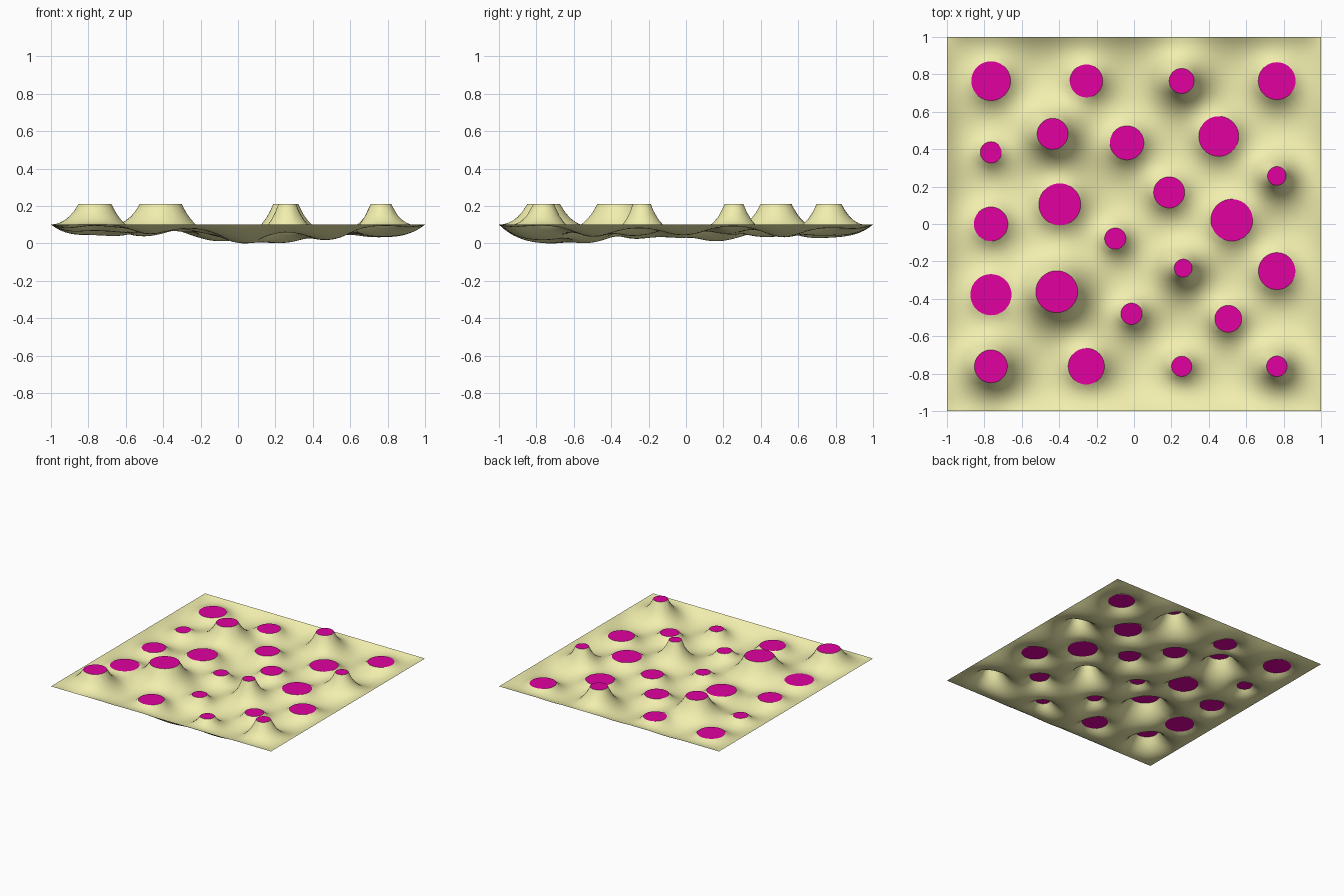
import bpy, math
from mathutils import Vector
from mathutils.geometry import delaunay_2d_cdt

if "Cube" in bpy.data.objects:
    bpy.data.objects.remove(bpy.data.objects["Cube"])

LOW, HIGH = 0.1, 0.21      # frame / low plate height, raised plate height
N, SEG = 80, 40            # sheet grid, sides per plate

# plates: x, y, radius
low_plates = [
    (-.765, .765, .105), (-.255, .765, .088), (.764, .765, .1),
    (-.038, .434, .091), (.453, .469, .107), (-.765, .383, .057),
    (-.397, .105, .112), (.188, .169, .083), (-.765, 0, .091),
    (-.1, -.078, .057), (.523, .021, .112), (.764, -.252, .099),
    (-.765, -.378, .11), (-.013, -.48, .057), (.504, -.507, .072),
    (-.255, -.761, .097), (.255, -.761, .054)]
high_plates = [
    (.255, .765, .067), (-.435, .482, .083), (.764, .257, .05),
    (.263, -.236, .048), (-.413, -.362, .112), (-.765, -.761, .088),
    (.764, -.761, .055)]
plates = [(p, LOW) for p in low_plates] + [(p, HIGH) for p in high_plates]


def plate_at(x, y, margin):
    for (px, py, r), z in plates:
        if (x - px) ** 2 + (y - py) ** 2 < (r + margin) ** 2:
            return z
    return None


# flat triangulation that follows the plate rims
pts, rims = [], []
for i in range(N + 1):
    for j in range(N + 1):
        x, y = 2 * i / N - 1, 2 * j / N - 1
        if plate_at(x, y, 0.8 / N) is None:
            pts.append(Vector((x, y)))
for (px, py, r), z in plates:
    s = len(pts)
    for k in range(SEG):
        a = math.tau * k / SEG
        pts.append(Vector((px + r * math.cos(a), py + r * math.sin(a))))
        rims.append((s + k, s + (k + 1) % SEG))
verts, _, tris = delaunay_2d_cdt(pts, rims, [], 0, 1e-6)[:3]

# stiffness weights and share of area for each point
n = len(verts)
weight = [{} for _ in range(n)]
area = [0.0] * n
sheet_faces, plate_faces = [], []
for t in tris:
    c = (verts[t[0]] + verts[t[1]] + verts[t[2]]) / 3
    if plate_at(c.x, c.y, 0) is not None:
        plate_faces.append(tuple(t))
        continue
    cross = abs((verts[t[1]] - verts[t[0]]).cross(verts[t[2]] - verts[t[0]]))
    if cross < 1e-9:
        continue
    sheet_faces.append(tuple(t))
    for k in range(3):
        o, a, b = t[k], t[(k + 1) % 3], t[(k + 2) % 3]
        w = 0.5 * (verts[a] - verts[o]).dot(verts[b] - verts[o]) / cross
        weight[a][b] = weight[a].get(b, 0) + w
        weight[b][a] = weight[b].get(a, 0) + w
        area[o] += cross / 6

# relax a stretched sheet: one pass for tension, one for sag under load
tension, sag, free = [LOW] * n, [0.0] * n, []
for i, v in enumerate(verts):
    z = plate_at(v.x, v.y, 1e-4)
    if z is not None:
        tension[i] = z
    elif max(abs(v.x), abs(v.y)) < 0.9999:
        nb = [(j, max(w, 0)) for j, w in weight[i].items()]
        total = sum(w for _, w in nb)
        if total > 0:
            free.append((i, [(j, w / total) for j, w in nb], area[i] / total))
for _ in range(200):
    for i, nb, load in free:
        t, s = 0.0, load
        for j, w in nb:
            t += w * tension[j]
            s += w * sag[j]
        tension[i] += 1.75 * (t - tension[i])
        sag[i] += 1.75 * (s - sag[i])

# load chosen so the lowest point just touches z = 0
force = min(tension[i] / sag[i] for i, _, _ in free if sag[i] > 1e-6)
coords = [(v.x, v.y, tension[i] - force * sag[i]) for i, v in enumerate(verts)]


def make_part(name, faces, color, smooth):
    used = sorted({i for f in faces for i in f})
    index = {v: k for k, v in enumerate(used)}
    up = []
    for a, b, c in faces:
        if (verts[b] - verts[a]).cross(verts[c] - verts[a]) < 0:
            b, c = c, b
        up.append((index[a], index[b], index[c]))
    me = bpy.data.meshes.new(name)
    me.from_pydata([coords[i] for i in used], [], up)
    me.polygons.foreach_set("use_smooth", [smooth] * len(up))
    mat = bpy.data.materials.new(name + "_color")
    mat.diffuse_color = color
    mat.use_nodes = True
    mat.node_tree.nodes["Principled BSDF"].inputs["Base Color"].default_value = mat.diffuse_color
    me.materials.append(mat)
    me.update()
    bpy.context.collection.objects.link(bpy.data.objects.new(name, me))


make_part("stretched_sheet", sheet_faces, (0.88, 0.86, 0.42, 1), True)
make_part("round_plates", plate_faces, (0.75, 0.0, 0.35, 1), False)
